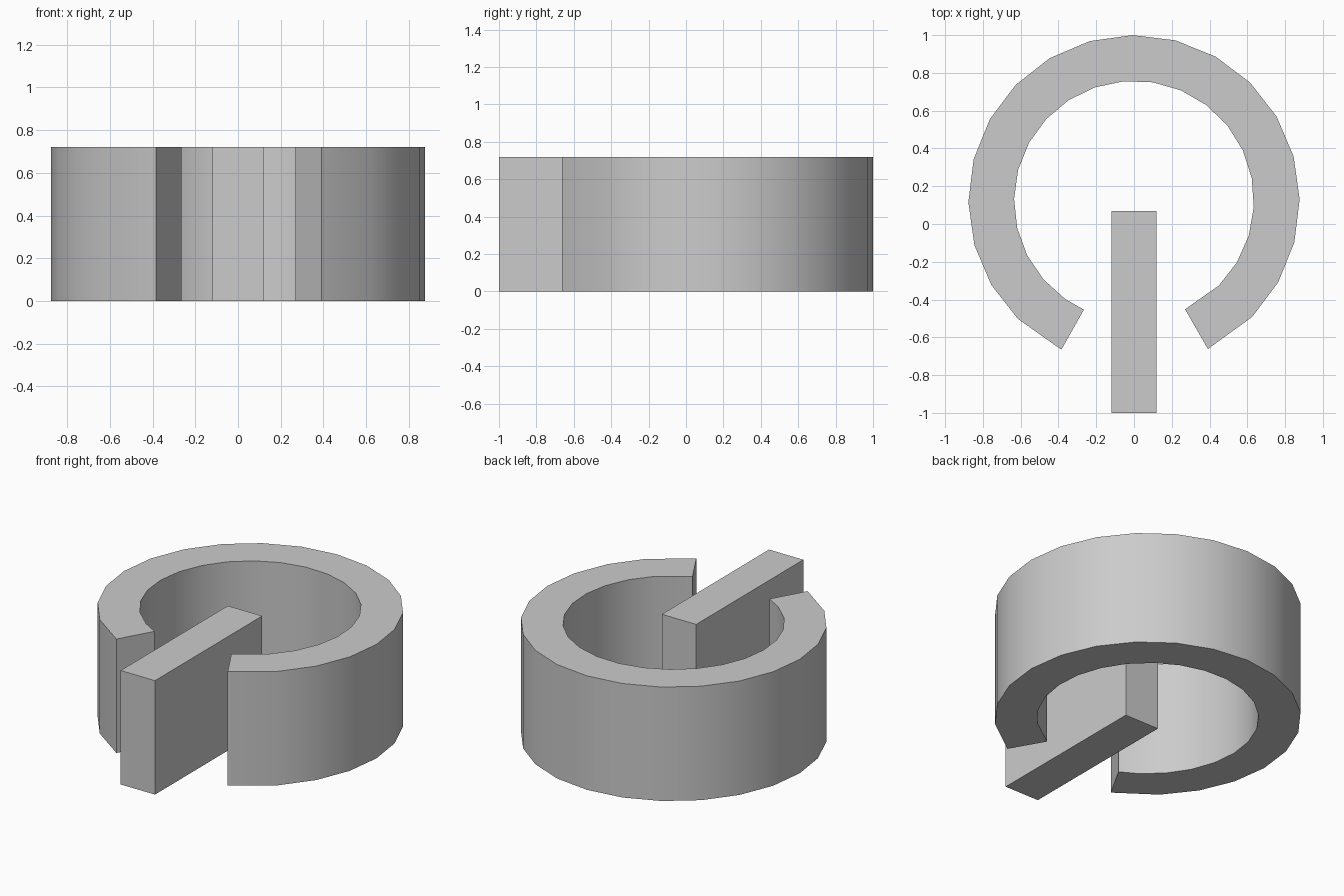
import bpy
import bmesh
from math import sin, cos, radians

default = bpy.data.objects.get("Cube")
if default:
    bpy.data.objects.remove(default, do_unlink=True)

HEIGHT = 0.72
RING_Y = 0.123

grey = bpy.data.materials.new("plain grey")
grey.use_nodes = True
colour = (0.6, 0.6, 0.6, 1)
grey.diffuse_color = colour
grey.node_tree.nodes["Principled BSDF"].inputs["Base Color"].default_value = colour


def arc(radius, degrees):
    """Points of an arc about the ring centre."""
    return [(radius * cos(radians(a)), RING_Y + radius * sin(radians(a))) for a in degrees]


def extruded(name, outline):
    """Raise a flat counter-clockwise outline to the full height."""
    bm = bmesh.new()
    base = bm.faces.new([bm.verts.new((x, y, 0)) for x, y in outline])
    result = bmesh.ops.extrude_face_region(bm, geom=[base], use_keep_orig=True)
    top = [v for v in result["geom"] if isinstance(v, bmesh.types.BMVert)]
    bmesh.ops.translate(bm, verts=top, vec=(0, 0, HEIGHT))
    bmesh.ops.recalc_face_normals(bm, faces=bm.faces)
    mesh = bpy.data.meshes.new(name)
    bm.to_mesh(mesh)
    bm.free()
    mesh.materials.append(grey)
    obj = bpy.data.objects.new(name, mesh)
    bpy.context.collection.objects.link(obj)
    return obj


# Open ring: outer and inner arcs, with a gap at the front
outer = arc(0.877, [-63.5] + [0.5 + 15 * i for i in range(-3, 16)] + [244])
inner = arc(0.635, [-64.8] + [11 + 14 * i for i in range(-4, 17)] + [245.3])
ring = extruded("open_ring", outer + inner[::-1])
bpy.ops.object.select_all(action="DESELECT")
ring.select_set(True)
bpy.context.view_layer.objects.active = ring
bpy.ops.object.shade_smooth_by_angle(angle=radians(30))

# Straight bar passing through the gap
extruded("centre_bar", [(-0.12, -1), (0.12, -1), (0.12, 0.07), (-0.12, 0.07)])
